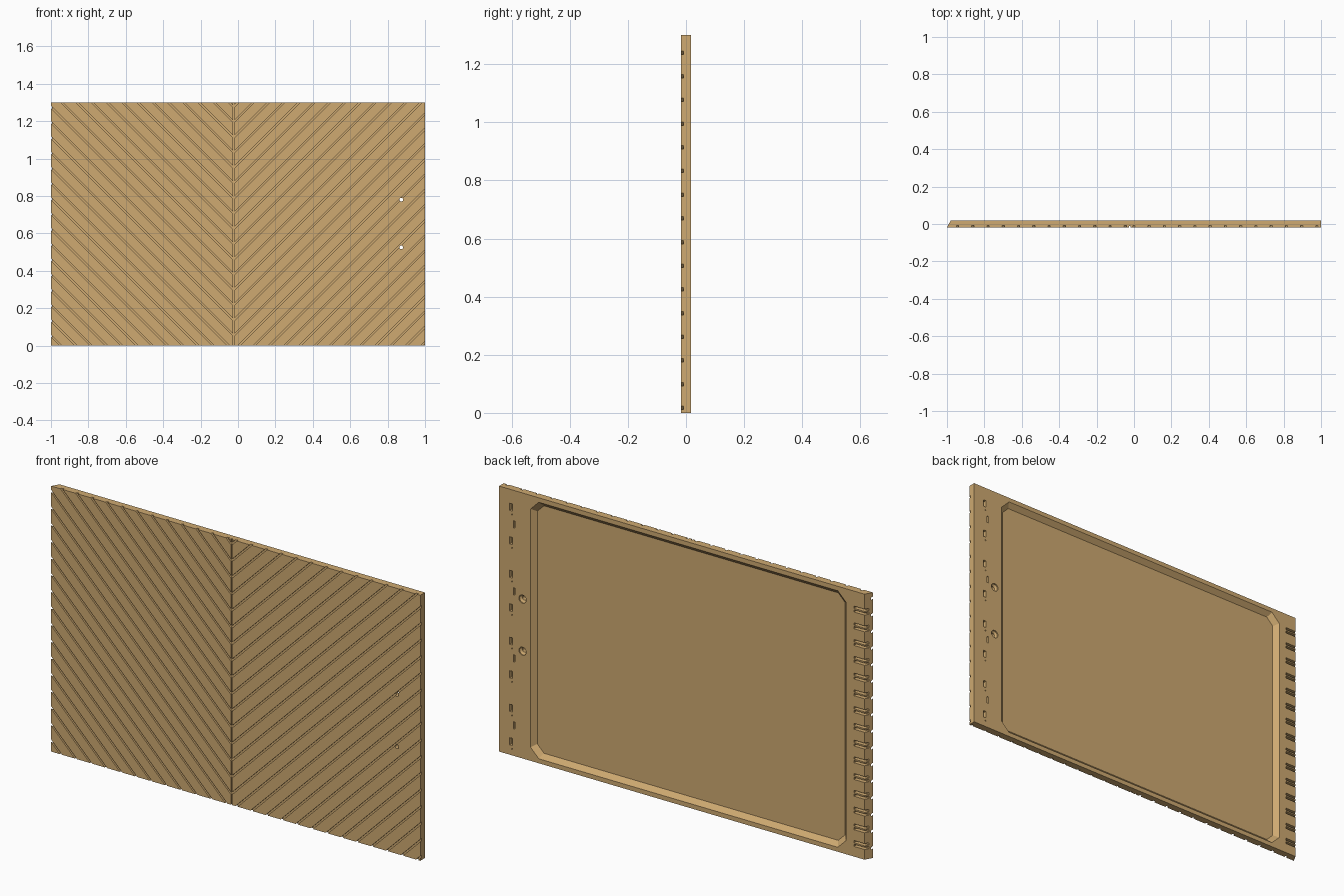
import bpy, bmesh, math

if "Cube" in bpy.data.objects:
    bpy.data.objects.remove(bpy.data.objects["Cube"], do_unlink=True)

HALF, H = 0.018, 1.3          # half thickness and height of the panel
SEAM, PITCH = -0.023, 0.0815  # chevron centre line and board spacing
OUT = 0.03                    # overshoot for cutters

wood = bpy.data.materials.new("light wood")
wood.use_nodes = True
colour = (0.62, 0.40, 0.165, 1)
wood.diffuse_color = colour
wood.node_tree.nodes["Principled BSDF"].inputs["Base Color"].default_value = colour


def loft(bm, rings):
    """Closed solid through rings of (x, z) points, each at a depth y."""
    loops = [[bm.verts.new((x, y, z)) for x, z in pts] for pts, y in rings]
    n = len(loops[0])
    for a, b in zip(loops, loops[1:]):
        for i in range(n):
            j = (i + 1) % n
            bm.faces.new((a[i], a[j], b[j], b[i]))
    bm.faces.new(loops[0])
    bm.faces.new(loops[-1])


def rect(x0, x1, z0, z1):
    return [(x0, z0), (x1, z0), (x1, z1), (x0, z1)]


def clipped_rect(x0, x1, z0, z1, c):
    return [(x0 + c, z0), (x1 - c, z0), (x1, z0 + c), (x1, z1 - c),
            (x1 - c, z1), (x0 + c, z1), (x0, z1 - c), (x0, z0 + c)]


def circle(x, z, r, n=16):
    return [(x + r * math.cos(2 * math.pi * i / n),
             z + r * math.sin(2 * math.pi * i / n)) for i in range(n)]


def build(name, solids):
    bm = bmesh.new()
    for rings in solids:
        loft(bm, rings)
    bmesh.ops.recalc_face_normals(bm, faces=bm.faces)
    mesh = bpy.data.meshes.new(name)
    bm.to_mesh(mesh)
    bm.free()
    mesh.materials.append(wood)
    ob = bpy.data.objects.new(name, mesh)
    bpy.context.collection.objects.link(ob)
    return ob


def cut(target, name, solids):
    cutter = build(name, solids)
    mod = target.modifiers.new(name, "BOOLEAN")
    mod.operation, mod.solver, mod.object = "DIFFERENCE", "EXACT", cutter
    bpy.context.view_layer.objects.active = target
    bpy.ops.object.modifier_apply(modifier=mod.name)
    bpy.data.objects.remove(cutter, do_unlink=True)


def pocket(x, z, w, h, depth):
    return [(rect(x - w / 2, x + w / 2, z - h / 2, z + h / 2), HALF - depth),
            (rect(x - w / 2, x + w / 2, z - h / 2, z + h / 2), OUT)]


# Panel with one slanted end
panel = build("door_panel", [[(rect(-1, 1, 0, H), -HALF),
                              (rect(-0.98, 1, 0, H), HALF)]])

# Chevron grooves on the front
grooves = []
for k in range(-13, 16):
    c, w, reach = 0.054 + PITCH * k, 0.006, 1.1
    v = [(SEAM - reach, c + reach - w), (SEAM, c - w), (SEAM + reach, c + reach - w),
         (SEAM + reach, c + reach + w), (SEAM, c + w), (SEAM - reach, c + reach + w)]
    grooves.append([(v, -OUT), (v, -HALF + 0.009)])
cut(panel, "chevron_grooves", grooves)

# Vertical groove along the chevron centre
seam = rect(SEAM - 0.003, SEAM + 0.003, -0.1, H + 0.1)
cut(panel, "centre_groove", [[(seam, -OUT), (seam, -HALF + 0.0085)]])

# Wide shallow recess with sloping walls in the back
s = 0.022
outer = clipped_rect(-0.88, 0.83, 0.022, H - 0.022, 0.045)
inner = clipped_rect(-0.88 + s, 0.83 - s, 0.022 + s, H - 0.022 - s, 0.036)
cut(panel, "back_recess", [[(inner, HALF - s), (outer, HALF), (outer, OUT)]])

# Notches along the slanted end
notches = []
for i in range(15):
    z = 0.064 + 0.082 * i
    notches.append(pocket(-0.97, z + 0.009, 0.095, 0.011, 0.02))
    notches.append(pocket(-0.97, z - 0.009, 0.095, 0.011, 0.02))
cut(panel, "end_notches", notches)

# Slots and pin holes beside the square end
slots = []
for i in range(8):
    z = 0.066 + 0.164 * i
    slots.append(pocket(0.935, z, 0.016, 0.035, 0.02))
    slots.append([(circle(0.93, z - 0.035, 0.003, 8), 0), (circle(0.93, z - 0.035, 0.003, 8), OUT)])
for i in range(4):
    z = 0.15 + 0.328 * i
    slots.append(pocket(0.917, z, 0.008, 0.035, 0.02))
cut(panel, "latch_slots", slots)

# Countersunk handle holes
holes = []
for z in (0.525, 0.78):
    bore, sink = circle(0.873, z, 0.01), circle(0.873, z, 0.02)
    holes.append([(bore, -OUT), (bore, 0.004), (sink, 0.012), (sink, OUT)])
cut(panel, "handle_holes", holes)
